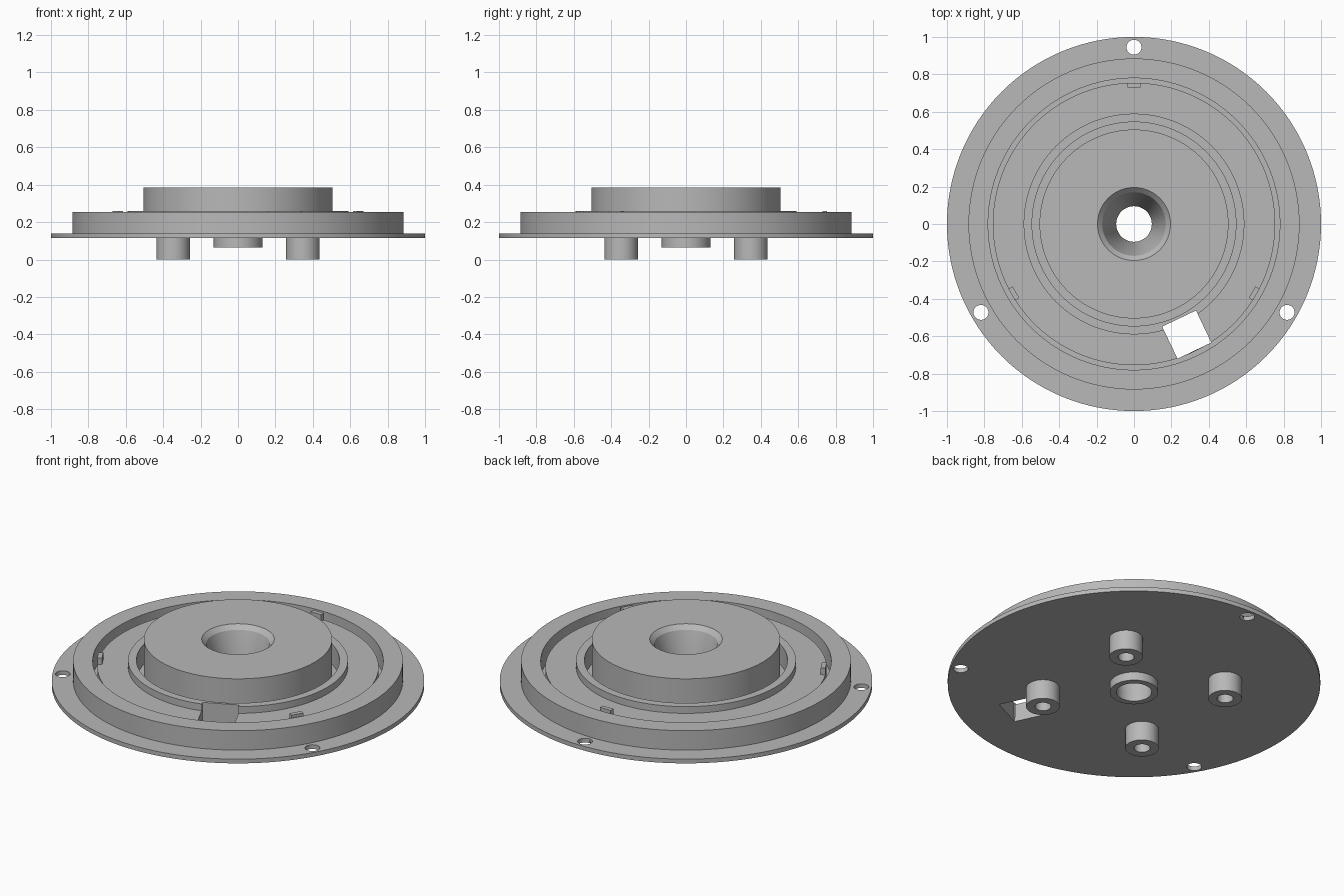
import bpy, bmesh, math
from mathutils import Matrix, Vector

cube = bpy.data.objects.get("Cube")
if cube:
    bpy.data.objects.remove(cube, do_unlink=True)

grey = bpy.data.materials.new("plain grey")
grey.use_nodes = True
colour = (0.48, 0.48, 0.48, 1)
grey.diffuse_color = colour
grey.node_tree.nodes["Principled BSDF"].inputs["Base Color"].default_value = colour


def finish(name, bm):
    bmesh.ops.recalc_face_normals(bm, faces=bm.faces)
    mesh = bpy.data.meshes.new(name)
    bm.to_mesh(mesh)
    bm.free()
    mesh.materials.append(grey)
    obj = bpy.data.objects.new(name, mesh)
    bpy.context.collection.objects.link(obj)
    return obj


def activate(obj):
    bpy.ops.object.select_all(action='DESELECT')
    obj.select_set(True)
    bpy.context.view_layer.objects.active = obj


def smooth(obj):
    activate(obj)
    bpy.ops.object.shade_smooth_by_angle(angle=math.radians(25))


def lathe(name, profile, steps=96, centre=(0, 0, 0)):
    """Spin a closed (radius, height) outline around a vertical axis."""
    bm = bmesh.new()
    rings = []
    for i in range(steps):
        a = math.tau * i / steps
        rings.append([bm.verts.new(Vector(centre) + Vector((r * math.cos(a), r * math.sin(a), z)))
                      for r, z in profile])
    n = len(profile)
    for i in range(steps):
        a, b = rings[i], rings[(i + 1) % steps]
        for j in range(n):
            k = (j + 1) % n
            bm.faces.new((a[j], b[j], b[k], a[k]))
    return finish(name, bm)


def box(name, radius, angle, z, size):
    """Box at a polar position, with its first axis pointing outward."""
    bm = bmesh.new()
    bmesh.ops.create_cube(bm, size=1)
    bm.transform(Matrix.Rotation(angle, 4, 'Z') @ Matrix.Translation((radius, 0, z))
                 @ Matrix.Diagonal((*size, 1)))
    return finish(name, bm)


def cylinder(name, radius, x, y, z0, z1):
    bm = bmesh.new()
    bmesh.ops.create_cone(bm, cap_ends=True, segments=32, radius1=radius, radius2=radius,
                          depth=z1 - z0, matrix=Matrix.Translation((x, y, (z0 + z1) / 2)))
    return finish(name, bm)


def cut(target, cutter):
    mod = target.modifiers.new("cut", 'BOOLEAN')
    mod.operation = 'DIFFERENCE'
    mod.solver = 'EXACT'
    mod.object = cutter
    activate(target)
    bpy.ops.object.modifier_apply(modifier=mod.name)
    bpy.data.objects.remove(cutter, do_unlink=True)


# Round body: flange, rim, gutter, floor, inner ring, groove, hub, funnel, lower boss
body = lathe("round_body", [
    (1, .115), (1, .14), (.885, .14), (.885, .255),
    (.78, .255), (.78, .14), (.755, .14), (.755, .22),
    (.59, .22), (.59, .26), (.545, .26), (.545, .14),
    (.505, .14), (.505, .385), (.195, .385), (.17, .36),
    (.095, .115), (.095, .065), (.13, .065), (.13, .115)], steps=128)

# Three screw holes through the flange, and a locating tab beside each
third_turns = [math.radians(90 + 120 * i) for i in range(3)]
for a in third_turns:
    cut(body, cylinder("hole_cutter", .04, .945 * math.cos(a), .945 * math.sin(a), 0, .3))
for i, a in enumerate(third_turns):
    box(f"locating_tab_{i + 1}", .742, a, .235, (.026, .07, .05))

# Square opening through the floor
cut(body, box("opening_cutter", .655, math.radians(-64.5), .2, (.19, .2, .4)))
smooth(body)

# Four hollow feet underneath
for i in range(4):
    sx, sy = (1, -1)[i % 2], (1, -1)[i // 2]
    foot = lathe(f"foot_{i + 1}", [(.09, 0), (.09, .116), (.043, .116), (.043, 0)],
                 steps=40, centre=(.347 * sx, .347 * sy, 0))
    smooth(foot)
